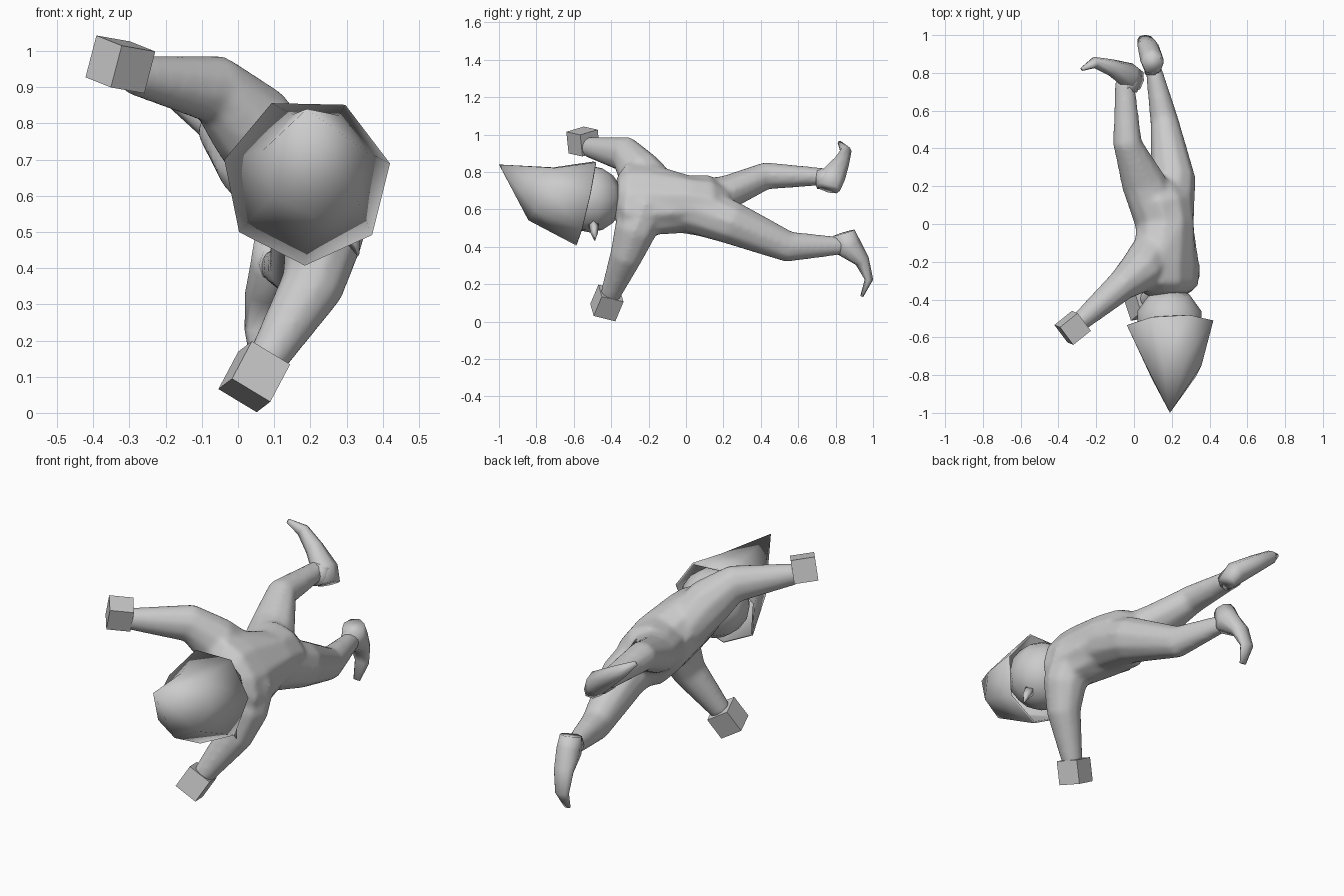
import bpy, bmesh, math
from mathutils import Vector

if "Cube" in bpy.data.objects:
    bpy.data.objects.remove(bpy.data.objects["Cube"])


def finish(name, bm, smooth=True):
    bmesh.ops.recalc_face_normals(bm, faces=bm.faces)
    me = bpy.data.meshes.new(name)
    bm.to_mesh(me)
    bm.free()
    ob = bpy.data.objects.new(name, me)
    bpy.context.collection.objects.link(ob)
    if smooth:
        for p in me.polygons:
            p.use_smooth = True
    return ob


def tube(name, sections, side=(1, 0, 0), n=10):
    """Loft elliptical rings (x, y, z, half width, half depth) along a path."""
    bm = bmesh.new()
    pts = [Vector(s[:3]) for s in sections]
    rings = []
    for i, s in enumerate(sections):
        t = (pts[min(i + 1, len(pts) - 1)] - pts[max(i - 1, 0)]).normalized()
        u = Vector(side)
        u = (u - u.dot(t) * t).normalized()
        v = t.cross(u)
        rings.append([bm.verts.new(pts[i] + u * s[3] * math.cos(2 * math.pi * k / n)
                                   + v * s[4] * math.sin(2 * math.pi * k / n))
                      for k in range(n)])
    for a, b in zip(rings, rings[1:]):
        for k in range(n):
            bm.faces.new((a[k], a[(k + 1) % n], b[(k + 1) % n], b[k]))
    bm.faces.new(rings[0])
    bm.faces.new(rings[-1])
    return finish(name, bm)


def block(name, centre, up, across, size):
    """Cube aligned to two given directions."""
    w = Vector(up).normalized()
    u = Vector(across)
    u = (u - u.dot(w) * w).normalized()
    v = w.cross(u)
    bm = bmesh.new()
    bmesh.ops.create_cube(bm, size=size)
    for p in bm.verts:
        p.co = Vector(centre) + u * p.co.x + v * p.co.y + w * p.co.z
    return finish(name, bm, False)


# Torso, rolled about its long axis
torso = tube("body", [(.18, -.375, .67, .12, .10), (.175, -.33, .665, .21, .14),
                      (.17, -.22, .655, .22, .15), (.163, 0, .627, .155, .163),
                      (.15, .13, .615, .18, .155), (.13, .23, .63, .10, .08)],
             side=(.6, 0, -.8))

# Arms
arms = [tube("raised_arm", [(.12, -.12, .67, .12, .12), (.035, -.25, .80, .125, .12),
                            (-.065, -.325, .895, .098, .085), (-.30, -.53, .935, .054, .052)],
             side=(0, 0, 1)),
        tube("lowered_arm", [(.22, -.22, .62, .13, .13), (.238, -.275, .48, .112, .115),
                             (.205, -.32, .35, .09, .09), (.07, -.41, .13, .054, .054)])]

# Legs
legs = [tube("raised_leg", [(.13, .02, .63, .13, .13), (.05, .22, .69, .12, .095),
                            (-.035, .43, .78, .078, .076), (-.05, .76, .775, .053, .046)]),
        tube("lowered_leg", [(.18, .02, .61, .14, .14), (.208, .24, .53, .12, .12),
                             (.16, .55, .40, .076, .085), (.10, .84, .405, .042, .048)])]

# Blend torso and limbs into one continuous body
bpy.ops.object.select_all(action='DESELECT')
for ob in [torso] + arms + legs:
    ob.select_set(True)
bpy.context.view_layer.objects.active = torso
bpy.ops.object.join()
rem = torso.modifiers.new("blend", 'REMESH')
rem.mode = 'VOXEL'
rem.voxel_size = .012
rem.use_smooth_shade = True
smo = torso.modifiers.new("soften", 'SMOOTH')
smo.factor = .5
smo.iterations = 14

# Block hands
block("raised_hand", (-.325, -.55, .963), (.25, -.1, .96), (.8, .6, 0), .12)
block("lowered_hand", (.045, -.423, .1), (.44, .35, .83), (.78, .1, -.62), .125)

# Curled pointed shoes
tube("raised_shoe", [(.015, .76, .715, .066, .045), (-.025, .782, .775, .072, .06),
                     (-.12, .828, .845, .045, .048), (-.21, .855, .91, .03, .035),
                     (-.275, .82, .957, .010, .012)], side=(0, 1, 0), n=8)
tube("lowered_shoe", [(.10, .845, .475, .055, .058), (.095, .868, .40, .062, .072),
                      (.075, .942, .325, .056, .04), (.06, .978, .225, .042, .023),
                      (.055, .94, .135, .020, .008)], n=8)
# Shoe openings
tube("raised_cuff", [(-.035, .705, .765, .052, .055), (-.02, .78, .76, .055, .06)], n=8)
tube("lowered_cuff", [(.10, .795, .41, .042, .05), (.095, .87, .42, .05, .055)], n=8)

# Head
bm = bmesh.new()
bmesh.ops.create_uvsphere(bm, u_segments=10, v_segments=8, radius=.178)
bmesh.ops.translate(bm, verts=bm.verts, vec=(.187, -.515, .655))
finish("head", bm)

# Small pointed nose
tube("nose", [(.285, -.495, .53, .03, .028), (.32, -.49, .475, .02, .02),
              (.332, -.488, .435, .003, .003)], n=4)

# Seven-sided pointed hat: each ring is (centre, radius, tilt)
bm = bmesh.new()
rings = []
for (x, y, z), r, tilt in [((.19, -.535, .642), .235, .22), ((.213, -.77, .69), .148, .49)]:
    ring = []
    for k in range(7):
        a = math.radians(11.6 + k * 360 / 7)
        dx, dz = r * math.cos(a), r * math.sin(a)
        ring.append(bm.verts.new((x + dx, y + .06 * dx + tilt * dz, z + dz)))
    rings.append(ring)
tip = bm.verts.new((.19, -1, .84))
for k in range(7):
    j = (k + 1) % 7
    bm.faces.new((rings[0][k], rings[0][j], rings[1][j], rings[1][k]))
    bm.faces.new((rings[1][k], rings[1][j], tip))
hat = finish("pointed_hat", bm)
sol = hat.modifiers.new("thickness", 'SOLIDIFY')
sol.thickness = .01
sol.offset = -1
